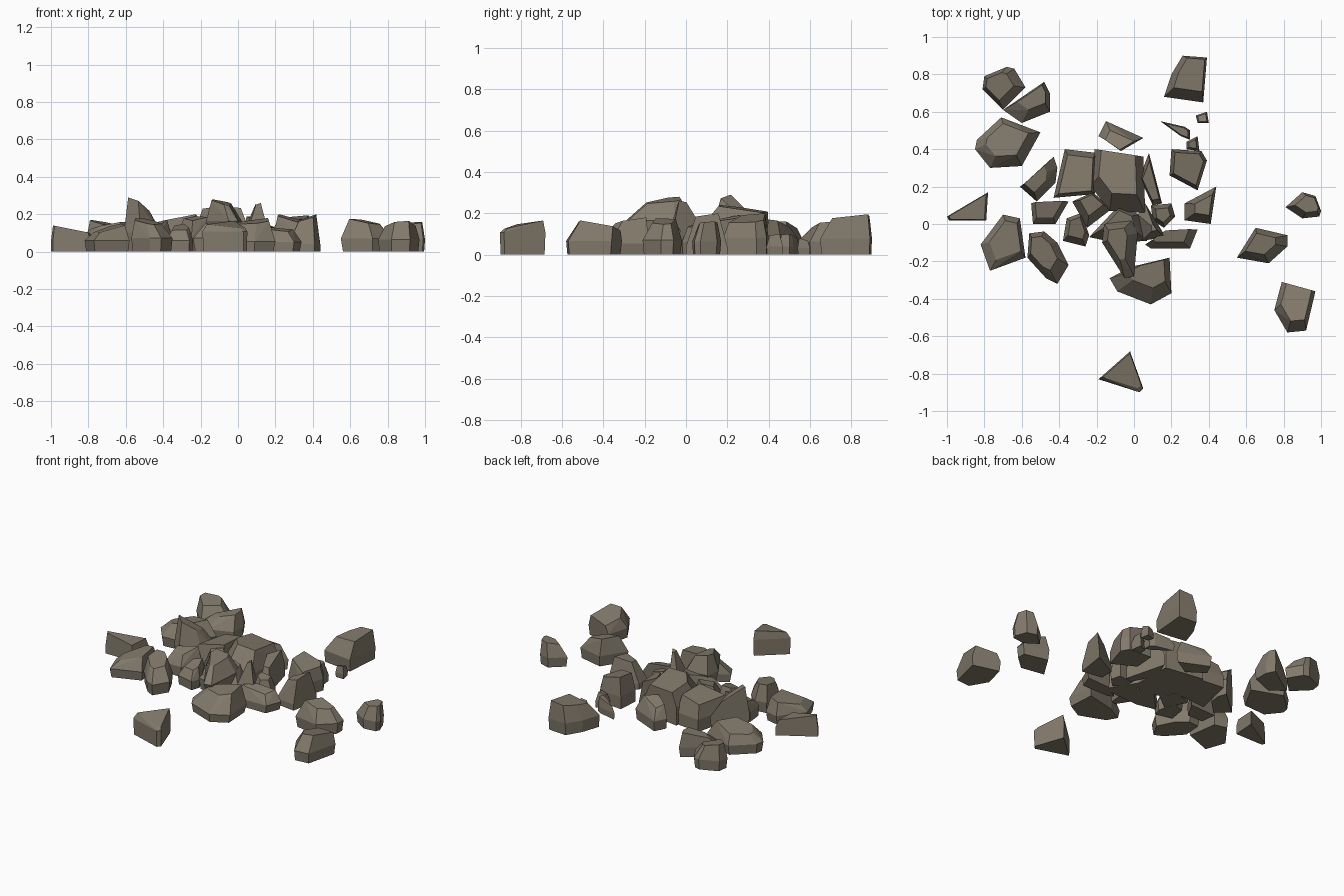
import bpy, bmesh, math
from mathutils import Vector

stone = bpy.data.materials.new("grey brown stone")
stone.diffuse_color = (0.225, 0.195, 0.148, 1)


def rock(name, outline, h, top=0.6, tilt=(0, 0), lean=(0, 0), foot=0.93, waist=0.4, z0=0.0):
    """Chipped stone: hull of a foot ring, a full-width waist and a tilted, shrunken crown."""
    pts = [Vector(p) for p in outline]
    mid = sum(pts, Vector((0, 0))) / len(pts)
    ring = lambda s, d=(0, 0): [mid + Vector(d) + (p - mid) * s for p in pts]
    crown = ring(top, lean)
    g = Vector(tilt)
    peak = max(p.dot(g) for p in crown)
    bm = bmesh.new()
    for p in ring(foot):
        bm.verts.new((p.x, p.y, z0))
    for p in pts:
        bm.verts.new((p.x, p.y, z0 + (h - z0) * waist))
    for p in crown:
        bm.verts.new((p.x, p.y, max(z0 + 0.02, h - peak + p.dot(g))))
    res = bmesh.ops.convex_hull(bm, input=bm.verts[:])
    loose = [v for v in bm.verts if not v.link_faces]
    bmesh.ops.delete(bm, geom=loose, context='VERTS')
    bmesh.ops.dissolve_limit(bm, angle_limit=math.radians(7), verts=bm.verts[:], edges=bm.edges[:])
    bmesh.ops.recalc_face_normals(bm, faces=bm.faces[:])
    me = bpy.data.meshes.new(name)
    bm.to_mesh(me)
    bm.free()
    me.materials.append(stone)
    ob = bpy.data.objects.new(name, me)
    bpy.context.collection.objects.link(ob)


# stones scattered on the left
rock("left_back_boulder", [(-.80, .79), (-.68, .84), (-.64, .83), (-.58, .73), (-.70, .61), (-.81, .72)],
     .17, .65, (-.2, .1), (-.02, 0))
rock("left_back_chip", [(-.48, .76), (-.45, .70), (-.45, .60), (-.60, .54), (-.70, .61)],
     .16, .6, (.2, .1), (.01, .03))
rock("left_big_boulder", [(-.71, .57), (-.50, .49), (-.60, .31), (-.77, .30), (-.85, .40), (-.84, .45)],
     .16, .65, (.2, -.1), (.01, .02))
rock("left_tall_stone", [(-.43, .36), (-.41, .30), (-.42, .22), (-.52, .12), (-.61, .20)],
     .29, .6, (-.6, -.3), (-.03, 0), waist=.35)
rock("left_shard", [(-1, .04), (-.78, .17), (-.79, .02), (-.99, .02)],
     .14, .9, (-.2, 0), foot=1)
rock("left_front_stone", [(-.70, .05), (-.61, .03), (-.58, -.18), (-.77, -.25), (-.82, -.11)],
     .15, .7, (.25, .1), (.01, .01))
rock("left_front_boulder", [(-.56, -.05), (-.48, -.04), (-.41, -.10), (-.35, -.22), (-.41, -.32), (-.47, -.29), (-.57, -.18)],
     .18, .65, (-.1, .15), (-.02, .02))
rock("left_wedge", [(-.55, .11), (-.35, .12), (-.42, 0), (-.54, 0)],
     .17, .75, (.2, .3), (0, .02))

# heaped core
rock("core_left_slab", [(-.37, .40), (-.20, .38), (-.21, .16), (-.27, .16), (-.43, .14)],
     .20, .8, (.2, -.05), foot=1)
rock("core_main_block", [(-.21, .40), (.05, .36), (.06, .06), (-.13, .07), (-.23, .20)],
     .24, .7, (-.05, -.15), (0, .05), foot=1, waist=.5)
rock("core_right_shard", [(.08, .38), (.15, .11), (.10, .10), (.03, .25)],
     .19, .75, (-.2, .1), foot=1)
rock("core_back_wedge", [(-.15, .55), (.05, .46), (-.07, .39), (-.19, .47)],
     .17, .65, (.1, -.3), (0, -.02))
rock("core_right_stone", [(.20, .40), (.36, .39), (.39, .34), (.34, .18), (.19, .26)],
     .20, .8, (-.25, .1), foot=1)
rock("core_perched_stone", [(-.16, 0), (-.01, .02), (.02, -.05), (0, -.28), (-.05, -.29), (-.17, -.10)],
     .28, .55, (-.2, .1), (-.02, .02), foot=.7, waist=.5, z0=.05)
rock("core_front_block", [(.19, -.18), (.20, -.37), (.09, -.43), (-.09, -.36), (-.13, -.29), (-.02, -.23)],
     .18, .6, (.1, .15), (.03, .04), waist=.3)
rock("core_spike", [(.02, .05), (.06, .11), (.17, -.07), (.04, -.09)],
     .26, .2, (.3, 0), (.03, -.02), foot=1, waist=.3)
rock("core_small_stone", [(.09, .10), (.20, .11), (.22, .04), (.16, -.02), (.10, .02)],
     .15, .6, (-.2, .1))
rock("core_right_wedge", [(.27, .11), (.44, .20), (.41, .0), (.27, .02)],
     .20, .55, (.3, .1), (.02, .01), waist=.2, foot=1)
rock("core_right_sliver", [(.06, -.11), (.16, -.04), (.34, -.03), (.30, -.13), (.09, -.13)],
     .13, .7, (-.1, .2), (0, .02))
rock("core_front_chip", [(-.36, .03), (-.28, .06), (-.24, -.06), (-.26, -.12), (-.38, -.09)],
     .15, .65, (.1, .3), (0, .01))
rock("core_inner_stone", [(-.33, .12), (-.22, .17), (-.12, .08), (-.25, -.02)],
     .19, .6, (.1, .2), (0, .02))
rock("core_filler", [(-.24, -.07), (-.15, 0), (-.08, .10), (.03, .05), (.07, -.09), (-.10, -.10)],
     .18, .6, (.1, .2), (0, .02))

# small chips at the back
rock("back_long_chip", [(.14, .55), (.27, .52), (.30, .50), (.30, .45), (.25, .47)],
     .10, .75, (.2, .1))
rock("back_tiny_chip", [(.33, .58), (.39, .60), (.40, .54), (.34, .54)], .08, .7, (.1, -.3))
rock("back_small_chip", [(.28, .44), (.34, .47), (.35, .39), (.28, .40)], .10, .6, (.3, .2))

# outlying stones
rock("back_right_boulder", [(.26, .90), (.39, .89), (.37, .65), (.16, .68), (.20, .80)],
     .195, .72, (.1, .1), (.02, .02), foot=.97)
rock("far_right_stone", [(.90, .17), (.97, .15), (1.0, .07), (.99, .04), (.90, .03), (.81, .09)],
     .16, .65, (.15, .1), (.01, .01))
rock("right_stone", [(.65, -.02), (.82, -.06), (.82, -.12), (.72, -.21), (.55, -.18)],
     .175, .6, (-.2, .1), (-.02, .01))
rock("right_front_block", [(.79, -.31), (.97, -.36), (.92, -.57), (.82, -.58), (.75, -.46)],
     .165, .75, (.1, -.2), (.01, .03), foot=.95)
rock("front_prism", [(-.02, -.68), (.05, -.88), (.03, -.90), (-.19, -.83)],
     .165, .85, (-.05, .2), (0, .01), foot=.97, waist=.65)
